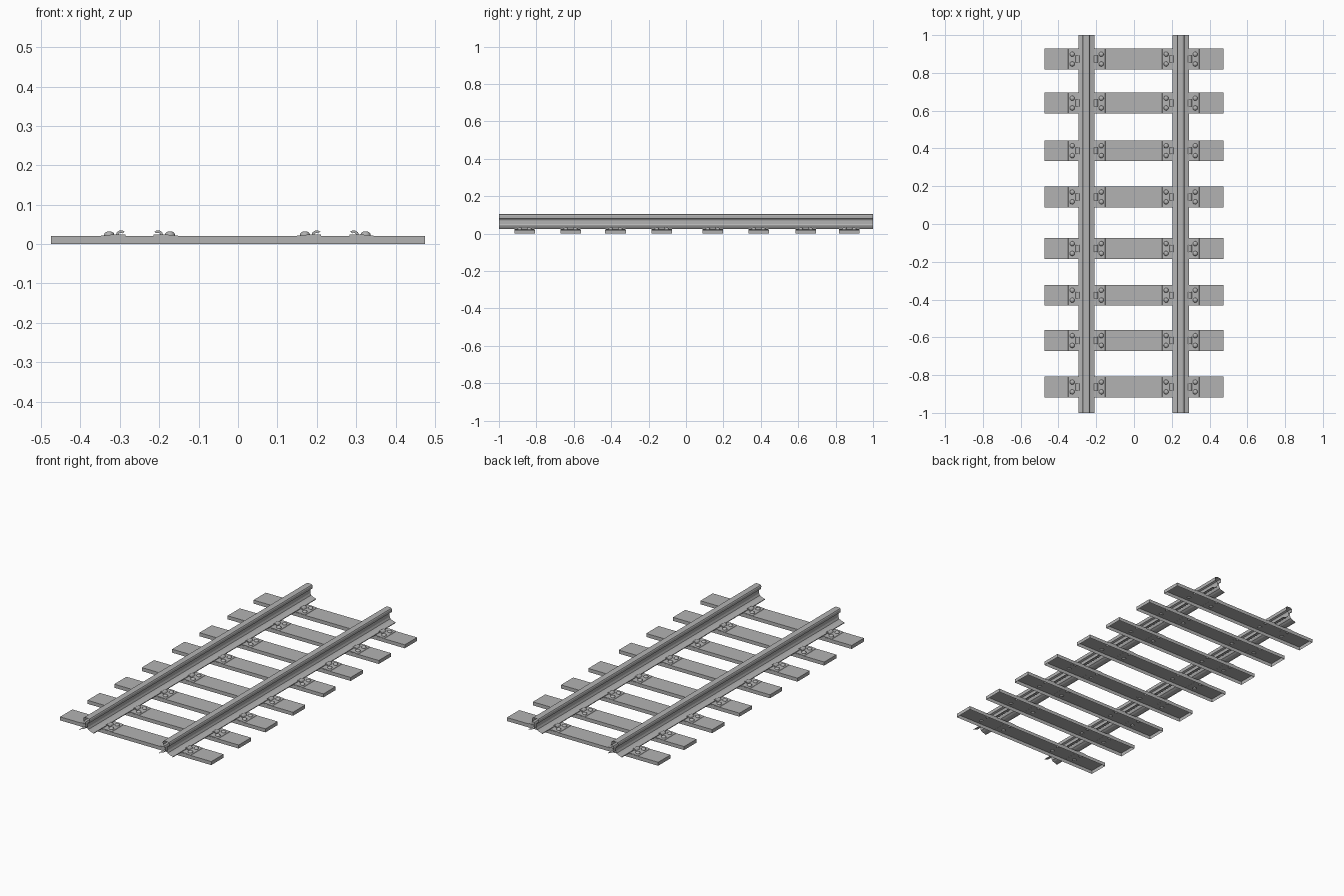
import bpy, bmesh, math
from mathutils import Matrix

if "Cube" in bpy.data.objects:
    bpy.data.objects.remove(bpy.data.objects["Cube"])

RAIL_X = (-0.252, 0.247)
SLEEPER_Y = (-0.863, -0.617, -0.377, -0.13, 0.143, 0.388, 0.64, 0.873)

# Dark grey steel shared by every part
steel = bpy.data.materials.new("dark_grey")
steel.diffuse_color = (0.45, 0.45, 0.45, 1)
steel.use_nodes = True
steel.node_tree.nodes["Principled BSDF"].inputs["Base Color"].default_value = steel.diffuse_color


def finish(name, bm, smooth=False):
    me = bpy.data.meshes.new(name)
    bm.to_mesh(me)
    bm.free()
    me.materials.append(steel)
    if smooth:
        me.shade_smooth()
        me.set_sharp_from_angle(angle=math.radians(50))
    return me


def place(name, me, loc=(0, 0, 0)):
    ob = bpy.data.objects.new(name, me)
    ob.location = loc
    bpy.context.collection.objects.link(ob)
    return ob


def extrude_profile(bm, pts, y0, y1, closed):
    """Sweep an x/z profile along y; closed profiles get end caps."""
    a = [bm.verts.new((x, y0, z)) for x, z in pts]
    b = [bm.verts.new((x, y1, z)) for x, z in pts]
    n = len(pts)
    for i in range(n if closed else n - 1):
        j = (i + 1) % n
        bm.faces.new((a[i], a[j], b[j], b[i]))
    if closed:
        bm.faces.new(a[::-1])
        bm.faces.new(b)


# Rails: hollow section, open at the ends and along the underside
half = [(0.043, 0.025), (0.043, 0.029), (0.022, 0.035), (0.011, 0.041),
        (0.006, 0.052), (0.006, 0.070), (0.009, 0.077), (0.019, 0.081),
        (0.020, 0.097), (0.017, 0.102), (0.010, 0.105)]
bm = bmesh.new()
extrude_profile(bm, half + [(-x, z) for x, z in half[::-1]], -1, 1, False)
rail = finish("rail", bm)
for side, x in zip(("left", "right"), RAIL_X):
    place(side + "_rail", rail, (x, 0, 0))

# Sleeper: shallow box with an open underside
bm = bmesh.new()
bmesh.ops.create_cube(bm, size=1, matrix=Matrix.Translation((0, 0, 0.01))
                      @ Matrix.Diagonal((0.95, 0.11, 0.02, 1)))
bmesh.ops.delete(bm, geom=[f for f in bm.faces if f.normal.z < -0.5],
                 context='FACES_ONLY')
sleeper = finish("sleeper", bm)

# Base plates: a thin wedge on each side of the rail, as wide as the sleeper
wedge = [(0.099, 0.0195), (0.097, 0.0215), (0.070, 0.0240), (0.036, 0.0240),
         (0.036, 0.0195)]
bm = bmesh.new()
for sx in (-1, 1):
    extrude_profile(bm, [(sx * x, z) for x, z in wedge], -0.054, 0.054, True)
bmesh.ops.recalc_face_normals(bm, faces=bm.faces)
plate = finish("base_plates", bm)

# Bolts: low rounded heads, two on each side of the rail
bm = bmesh.new()
for sx in (-1, 1):
    for y in (-0.026, 0.026):
        bmesh.ops.create_uvsphere(bm, u_segments=12, v_segments=8, radius=1,
                                  matrix=Matrix.Translation((sx * 0.077, y, 0.0235))
                                  @ Matrix.Diagonal((0.013, 0.013, 0.009, 1)))
bolts = finish("bolts", bm, True)

# Clips: curved hooks that reach over the edge of the rail foot
hook = [(0.047 + rx * math.cos(math.radians(d)), 0.023 + rz * math.sin(math.radians(d)))
        for rx, rz, angles in ((0.013, 0.012, (0, 35, 70, 105, 135)),
                               (0.006, 0.006, (135, 105, 70, 35, 0)))
        for d in angles]
bm = bmesh.new()
for sx in (-1, 1):
    extrude_profile(bm, [(sx * x, z) for x, z in hook], -0.018, 0.018, True)
bmesh.ops.recalc_face_normals(bm, faces=bm.faces)
clips = finish("clips", bm, True)

# Repeat sleepers and their fixings along the track
for i, y in enumerate(SLEEPER_Y, 1):
    place(f"sleeper_{i}", sleeper, (0, y, 0))
    for side, x in zip(("left", "right"), (-0.25, 0.247)):
        place(f"{side}_base_plates_{i}", plate, (x, y, 0))
        place(f"{side}_bolts_{i}", bolts, (x, y, 0))
        place(f"{side}_clips_{i}", clips, (x, y, 0))
